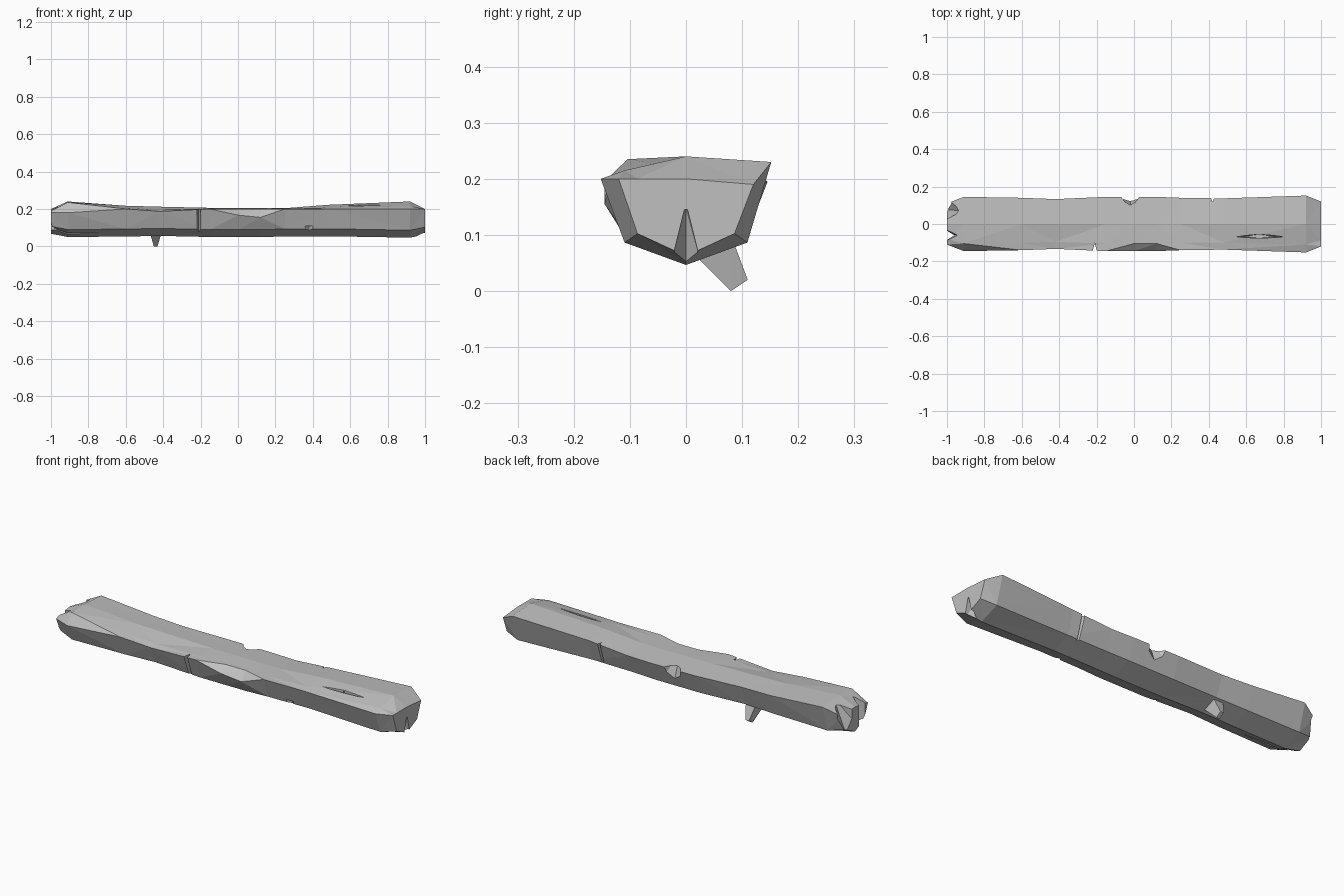
import bpy
import bmesh
from mathutils import Vector

cube = bpy.data.objects.get("Cube")
if cube:
    bpy.data.objects.remove(cube, do_unlink=True)

# One plain grey for the whole beam
grey = bpy.data.materials.new("weathered grey")
grey.use_nodes = True
shade = 0.53
colour = (shade, shade, shade, 1)
grey.diffuse_color = colour
grey.node_tree.nodes["Principled BSDF"].inputs["Base Color"].default_value = colour


def finish(bm, name):
    """Turn a bmesh into a flat-shaded object."""
    bmesh.ops.recalc_face_normals(bm, faces=bm.faces)
    mesh = bpy.data.meshes.new(name)
    bm.to_mesh(mesh)
    bm.free()
    mesh.materials.append(grey)
    obj = bpy.data.objects.new(name, mesh)
    bpy.context.collection.objects.link(obj)
    return obj


def hull(name, points):
    """Convex chunk through a handful of points."""
    bm = bmesh.new()
    for point in points:
        bm.verts.new(point)
    bmesh.ops.convex_hull(bm, input=bm.verts[:])
    loose = [vert for vert in bm.verts if not vert.link_faces]
    bmesh.ops.delete(bm, geom=loose, context="VERTS")
    return finish(bm, name)


def combine(target, tool, operation):
    """Apply a boolean and throw the tool away."""
    tool.hide_render = True
    modifier = target.modifiers.new(tool.name, "BOOLEAN")
    modifier.object = tool
    modifier.operation = operation
    modifier.solver = "EXACT"
    bpy.context.view_layer.objects.active = target
    bpy.ops.object.modifier_apply(modifier=modifier.name)
    bpy.data.objects.remove(tool, do_unlink=True)


def split(target, name, tip, mouth, width, bottom=0, top=0.26, slant=0, pinch=1):
    """Cut a wedge that opens from tip to mouth.

    slant slides the lower tip towards the mouth, pinch narrows the upper mouth.
    """
    tip, mouth = Vector(tip), Vector(mouth)
    along = mouth - tip
    side = along.orthogonal().normalized() * width
    points = [tip.to_3d() + Vector((0, 0, top)),
              (tip + along * slant).to_3d() + Vector((0, 0, bottom))]
    for sign in (-1, 1):
        points.append((mouth + side * sign * pinch).to_3d() + Vector((0, 0, top)))
        points.append((mouth + side * sign).to_3d() + Vector((0, 0, bottom)))
    combine(target, hull(name, points), "DIFFERENCE")


# Rough-hewn beam: x, half width, then heights of front edge, shoulder and ridge
stations = [
    (-1, 0.11, 0.18, 0.19, 0.2),
    (-0.91, 0.145, 0.18, 0.235, 0.24),
    (-0.6, 0.14, 0.2, 0.205, 0.217),
    (-0.42, 0.133, 0.187, 0.195, 0.212),
    (-0.15, 0.145, 0.2, 0.202, 0.206),
    (0, 0.145, 0.167, 0.2, 0.205),
    (0.12, 0.145, 0.155, 0.2, 0.204),
    (0.25, 0.14, 0.2, 0.201, 0.204),
    (0.48, 0.137, 0.2, 0.207, 0.222),
    (0.92, 0.152, 0.2, 0.215, 0.24),
    (1, 0.12, 0.2, 0.2, 0.2),
]
bm = bmesh.new()
rings = []
for x, half, front, shoulder, ridge in stations:
    keel = 0.05 + (0.145 - half) / 2
    waist, low = half * 0.72, keel + 0.04
    section = [(-half, front), (-waist, shoulder), (0, ridge), (half, ridge - 0.01),
               (waist, low), (0, keel), (-waist, low)]
    rings.append([bm.verts.new((x, y, z)) for y, z in section])
for a, b in zip(rings, rings[1:]):
    for i in range(len(a)):
        bm.faces.new((a[i - 1], a[i], b[i], b[i - 1]))
bm.faces.new(rings[0])
bm.faces.new(rings[-1])
bmesh.ops.triangulate(bm, faces=bm.faces[:])
beam = finish(bm, "wooden_beam")

# Cracks and chips along the sides
split(beam, "front_crack", (-0.21, -0.12), (-0.21, -0.2), 0.04, slant=-1, pinch=0.3)
split(beam, "back_crack", (0.42, 0.13), (0.42, 0.2), 0.05, slant=-1, pinch=0.3)
split(beam, "back_notch", (-0.02, 0.08), (-0.02, 0.16), 0.06, bottom=0.12, slant=0.6)
split(beam, "front_chip", (0.38, -0.08), (0.38, -0.17), 0.08, bottom=0.08, top=0.11)

# Long split on top, opened from both ends
for end in (0.5, 0.84):
    split(beam, "top_split", (end, -0.07), (0.67, -0.065), 0.01, bottom=0.18, slant=0.5)

# Splintered ends
split(beam, "right_end_split", (0.95, 0), (1.02, 0), 0.04, top=0.145, pinch=0.1)
split(beam, "left_end_valley", (-0.92, 0.07), (-1.04, 0.08), 0.08, bottom=0.08, slant=0.7)
split(beam, "left_end_notch", (-0.94, -0.06), (-1.03, -0.06), 0.04, bottom=0.05, slant=0.3)
split(beam, "left_end_split", (-0.7, -0.05), (-1.03, -0.05), 0.02, top=0.1, pinch=0.1)

# Broken branch stub underneath, tapering down and back
stub_points = []
for sign in (-1, 1):
    base, end = -0.44 + sign * 0.03, -0.44 + sign * 0.01
    stub_points += [(base, 0.01, 0.07), (base, 0.08, 0.1), (end, 0.08, 0), (end, 0.11, 0.02)]
combine(beam, hull("branch_stub", stub_points), "UNION")
